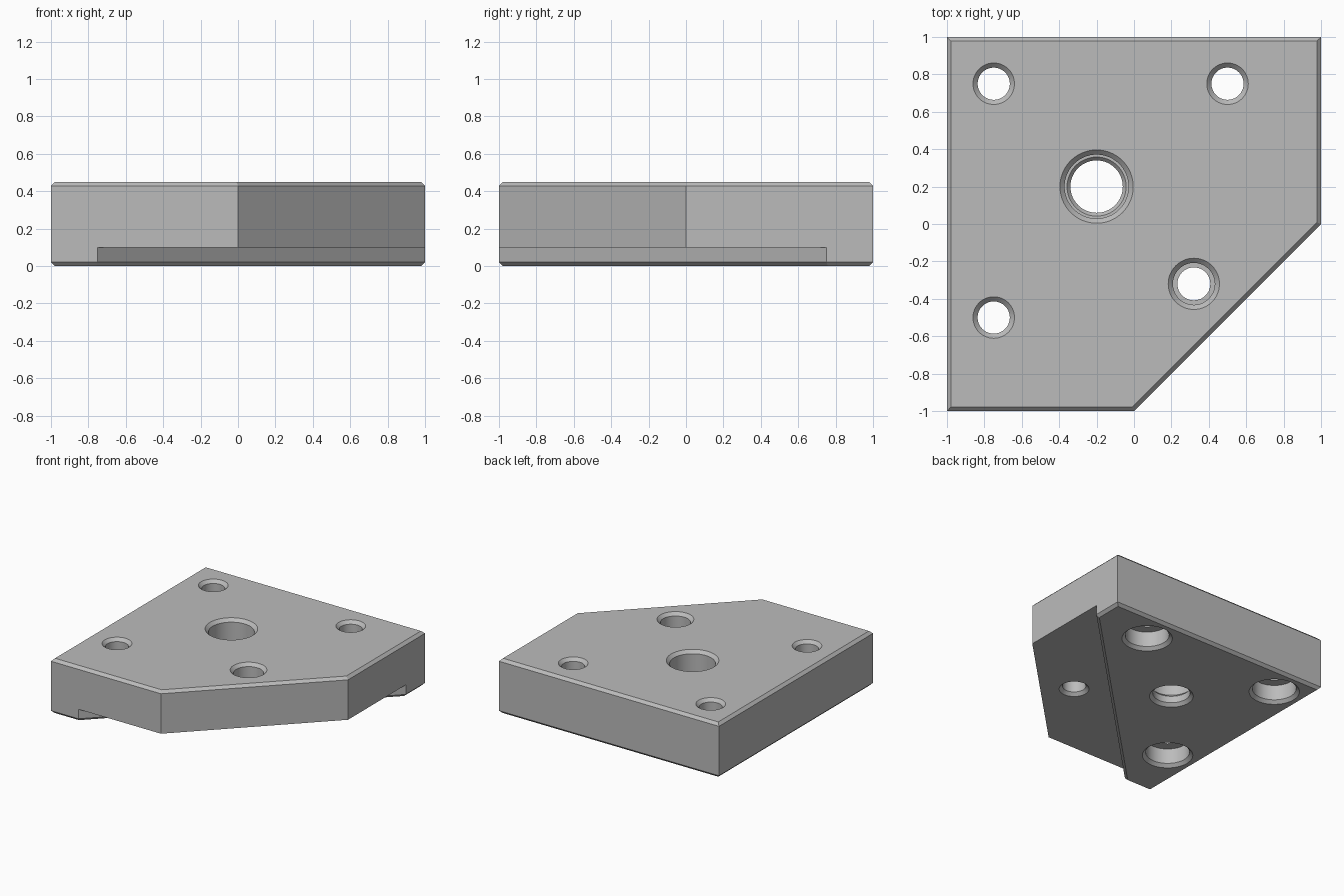
import bpy
import bmesh
from math import tau, cos, sin

if "Cube" in bpy.data.objects:
    bpy.data.objects.remove(bpy.data.objects["Cube"], do_unlink=True)

HEIGHT = 0.45      # full thickness
STEP = 0.1         # height of the relieved underside
EDGE = 0.022       # outer chamfer
LIP = 0.025        # hole chamfer
OVER = 0.05        # cutter overshoot

grey = bpy.data.materials.new("plain_grey")
grey.use_nodes = True
grey.diffuse_color = (0.5, 0.5, 0.5, 1)
grey.node_tree.nodes["Principled BSDF"].inputs["Base Color"].default_value = (0.5, 0.5, 0.5, 1)


def finish(bm, name):
    bmesh.ops.recalc_face_normals(bm, faces=bm.faces)
    mesh = bpy.data.meshes.new(name)
    bm.to_mesh(mesh)
    bm.free()
    mesh.materials.append(grey)
    ob = bpy.data.objects.new(name, mesh)
    bpy.context.collection.objects.link(ob)
    return ob


def prism(name, outline, z0, z1, chamfer_z):
    """Extruded outline with the edges of one cap chamfered."""
    bm = bmesh.new()
    cap = bm.faces.new([bm.verts.new((x, y, z0)) for x, y in outline])
    new = bmesh.ops.extrude_face_region(bm, geom=[cap], use_keep_orig=True)["geom"]
    bmesh.ops.translate(bm, vec=(0, 0, z1 - z0),
                        verts=[g for g in new if isinstance(g, bmesh.types.BMVert)])
    bmesh.ops.recalc_face_normals(bm, faces=bm.faces)
    rim = [e for e in bm.edges if all(abs(v.co.z - chamfer_z) < 1e-4 for v in e.verts)]
    bmesh.ops.bevel(bm, geom=rim, offset=EDGE, segments=1, affect="EDGES")
    return finish(bm, name)


def lathe(name, x, y, profile, sides=64):
    """Closed turned solid from (radius, z) pairs, bottom to top."""
    bm = bmesh.new()
    rings = [[bm.verts.new((x + r * cos(tau * i / sides), y + r * sin(tau * i / sides), z))
              for i in range(sides)] for r, z in profile]
    for low, high in zip(rings, rings[1:]):
        for i in range(sides):
            j = (i + 1) % sides
            bm.faces.new((low[i], low[j], high[j], high[i]))
    bm.faces.new(rings[0])
    bm.faces.new(rings[-1])
    return finish(bm, name)


def combine(target, tool, operation):
    mod = target.modifiers.new(operation.lower(), "BOOLEAN")
    mod.operation, mod.solver, mod.object = operation, "EXACT", tool
    bpy.context.view_layer.objects.active = target
    bpy.ops.object.modifier_apply(modifier=mod.name)
    bpy.data.objects.remove(tool, do_unlink=True)


def opening_below(r, z):
    return [(r + LIP, z - OVER), (r + LIP, z), (r, z + LIP)]


def opening_above(r):
    return [(r, HEIGHT - LIP), (r + LIP, HEIGHT), (r + LIP, HEIGHT + OVER)]


# Main plate with the clipped corner, and the raised foot beneath it
plate = prism("corner_plate", [(-1, -1), (0, -1), (1, 0), (1, 1), (-1, 1)],
              STEP, HEIGHT, HEIGHT)
foot = prism("foot", [(-1, -1), (-0.75, -1), (1, 0.75), (1, 1), (-1, 1)], 0, STEP, 0)
combine(plate, foot, "UNION")

# Corner bolt holes, counterbored from below
for x, y in ((-0.75, 0.75), (0.5, 0.75), (-0.75, -0.5)):
    profile = opening_below(0.165, 0) + [(0.165, 0.15), (0.086, 0.15)] + opening_above(0.086)
    combine(plate, lathe("bolt_hole", x, y, profile), "DIFFERENCE")

# Central bore with a lip at the bottom
profile = opening_below(0.14, 0) + [(0.14, 0.08), (0.158, 0.1), (0.171, 0.1)] + opening_above(0.171)
combine(plate, lathe("central_bore", -0.2, 0.2, profile), "DIFFERENCE")

# Hole beside the clipped corner, counterbored from above
profile = opening_below(0.088, STEP) + [(0.088, 0.22), (0.112, 0.22)] + opening_above(0.112)
combine(plate, lathe("clamp_hole", 0.32, -0.32, profile), "DIFFERENCE")

bpy.ops.object.select_all(action="DESELECT")
plate.select_set(True)
bpy.context.view_layer.objects.active = plate
bpy.ops.object.shade_smooth_by_angle()
